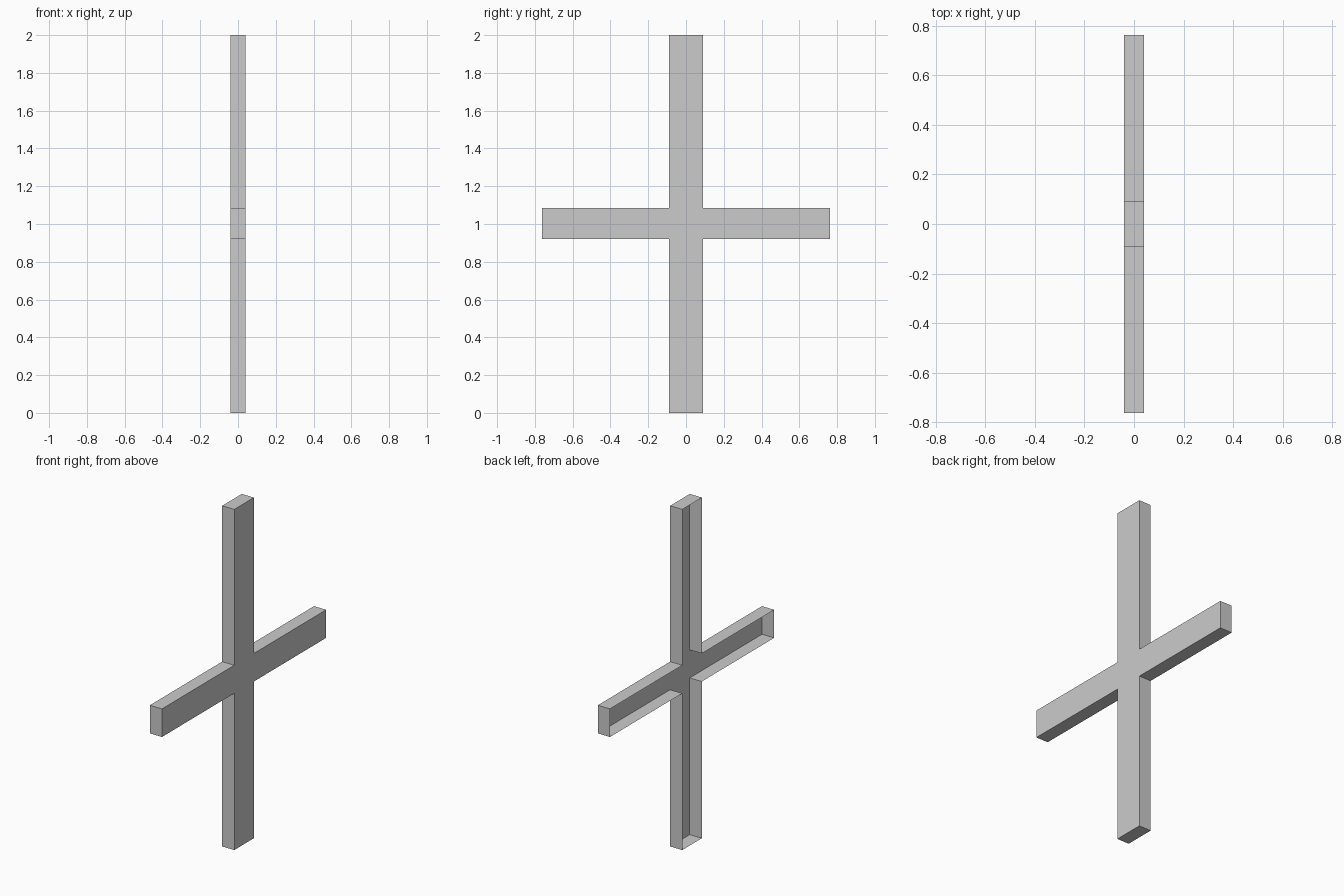
import bpy
import bmesh

if "Cube" in bpy.data.objects:
    bpy.data.objects.remove(bpy.data.objects["Cube"])

DEPTH = 0.0395             # half thickness along x
POST, ARM = 0.091, 0.7615  # half widths along y
LOW, HIGH, TOP = 0.92, 1.085, 2.0

# Cross outline in (y, z), one half mirrored to the other side
half = [(POST, 0), (POST, LOW), (ARM, LOW), (ARM, HIGH), (POST, HIGH), (POST, TOP)]
outline = half + [(-y, z) for y, z in reversed(half)]

bm = bmesh.new()
# Flat cross-shaped panel on the +x side
panel = bm.faces.new([bm.verts.new((DEPTH, y, z)) for y, z in outline])

# Thin rim walls, leaving the -x side open
rim = bmesh.ops.extrude_edge_only(bm, edges=list(panel.edges))
for v in rim["geom"]:
    if isinstance(v, bmesh.types.BMVert):
        v.co.x = -DEPTH

# Point every face outward
bm.normal_update()
if panel.normal.x < 0:
    panel.normal_flip()
for edge in panel.edges:
    wall = next(f for f in edge.link_faces if f != panel)
    loop = next(l for l in panel.loops if l.edge == edge)
    other = next(l for l in wall.loops if l.edge == edge)
    if loop.vert == other.vert:
        wall.normal_flip()

mesh = bpy.data.meshes.new("cross_shell")
bm.to_mesh(mesh)
bm.free()
cross = bpy.data.objects.new("cross_shell", mesh)
bpy.context.collection.objects.link(cross)
